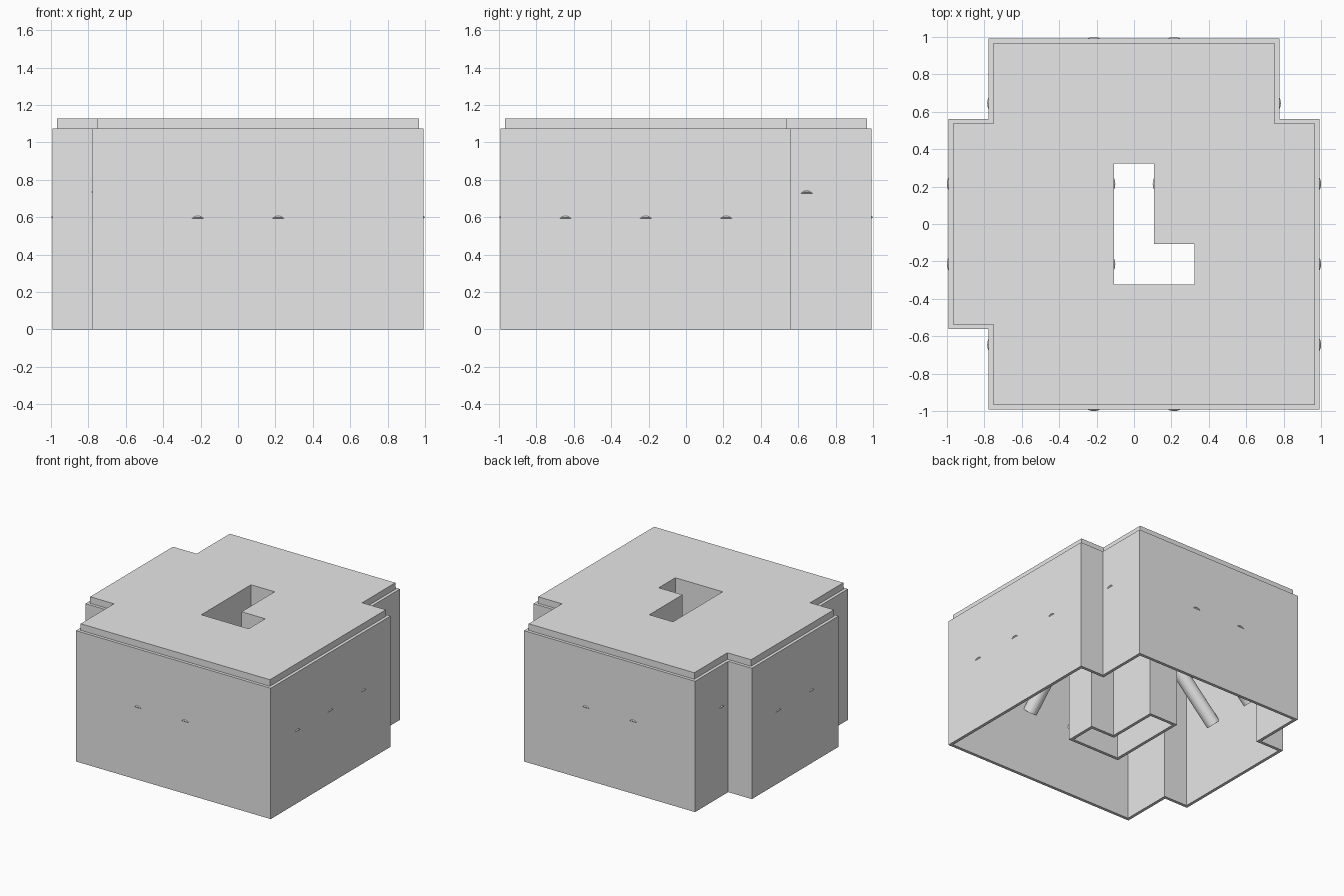
import bpy
from mathutils import Vector

cube = bpy.data.objects.get("Cube")
if cube:
    bpy.data.objects.remove(cube, do_unlink=True)

U = 0.215            # plan grid unit
WALL = 0.025         # wall thickness
HEIGHT = 5 * U       # wall height
ROOF = 0.054         # roof thickness

grey = bpy.data.materials.new("plain_grey")
grey.use_nodes = True
grey.diffuse_color = (0.8, 0.8, 0.8, 1)
grey.node_tree.nodes["Principled BSDF"].inputs["Base Color"].default_value = (0.8, 0.8, 0.8, 1)

# Plan outlines, counter-clockwise, in grid units
OUTER = [(-3.5, -4.5), (4.5, -4.5), (4.5, 2.5), (3.5, 2.5), (3.5, 4.5),
         (-3.5, 4.5), (-3.5, 2.5), (-4.5, 2.5), (-4.5, -2.5), (-3.5, -2.5)]
WELL = [(-.5, -1.5), (1.5, -1.5), (1.5, -.5), (.5, -.5), (.5, 1.5), (-.5, 1.5)]


def outline(points, grow=0.0):
    """Scale an outline from grid units and push its sides outward."""
    pts = [Vector(p) * U for p in points]
    result = []
    for i, p in enumerate(pts):
        a = (p - pts[i - 1]).normalized()
        b = (pts[(i + 1) % len(pts)] - p).normalized()
        result.append(p + grow * Vector((a.y + b.y, -a.x - b.x)))
    return result


def slab(name, loops, z0, z1):
    """Extrude a filled outline with holes between two heights."""
    curve = bpy.data.curves.new(name, "CURVE")
    curve.dimensions = "2D"
    curve.fill_mode = "BOTH"
    curve.extrude = (z1 - z0) / 2
    for loop in loops:
        spline = curve.splines.new("POLY")
        spline.points.add(len(loop) - 1)
        for point, co in zip(spline.points, loop):
            point.co = (co.x, co.y, 0, 1)
        spline.use_cyclic_u = True
    obj = bpy.data.objects.new(name, curve)
    bpy.context.collection.objects.link(obj)
    obj.location.z = (z0 + z1) / 2
    curve.materials.append(grey)
    bpy.ops.object.select_all(action="DESELECT")
    obj.select_set(True)
    bpy.context.view_layer.objects.active = obj
    bpy.ops.object.convert(target="MESH")
    bpy.ops.object.shade_flat()


def strut(x, y, nx, ny, z=0.6, length=0.6):
    """Round strut leaning 45 degrees up and away from a wall face."""
    radius, poke = 0.055, 0.0075
    out = Vector((nx, ny, 0))
    up = Vector((0, 0, 1))
    axis = (up - out).normalized()
    top_edge = Vector((x, y, z)) + out * poke
    base = top_edge - (out + up).normalized() * radius
    bpy.ops.mesh.primitive_cylinder_add(
        vertices=24, radius=radius, depth=length,
        location=base + axis * length / 2,
        rotation=axis.to_track_quat("Z", "Y").to_euler())
    obj = bpy.context.object
    obj.name = "wall_strut"
    obj.data.materials.append(grey)


# Shell: open-bottomed walls around the building and its light well
slab("outer_walls", [outline(OUTER, WALL), outline(OUTER)], 0, HEIGHT)
slab("well_walls", [outline(WELL, WALL), outline(WELL)], 0, HEIGHT)
slab("roof", [outline(OUTER), outline(WELL)], HEIGHT, HEIGHT + ROOF)

# Struts on the outer walls
face = 4.5 * U + WALL
notch = 3.5 * U + WALL
for side in (-1, 1):
    for offset in (-U, U):
        strut(offset, side * face, 0, side)
        strut(side * face, offset, side, 0)
    strut(side * notch, 3 * U, side, 0, z=0.735, length=0.4)
strut(face, -3 * U, 1, 0)
strut(-notch, -3 * U, -1, 0, z=0.735, length=0.4)

# Struts on the light well walls
strut(-U / 2, U, 1, 0)
strut(-U / 2, -U, 1, 0)
strut(U / 2, U, -1, 0)
